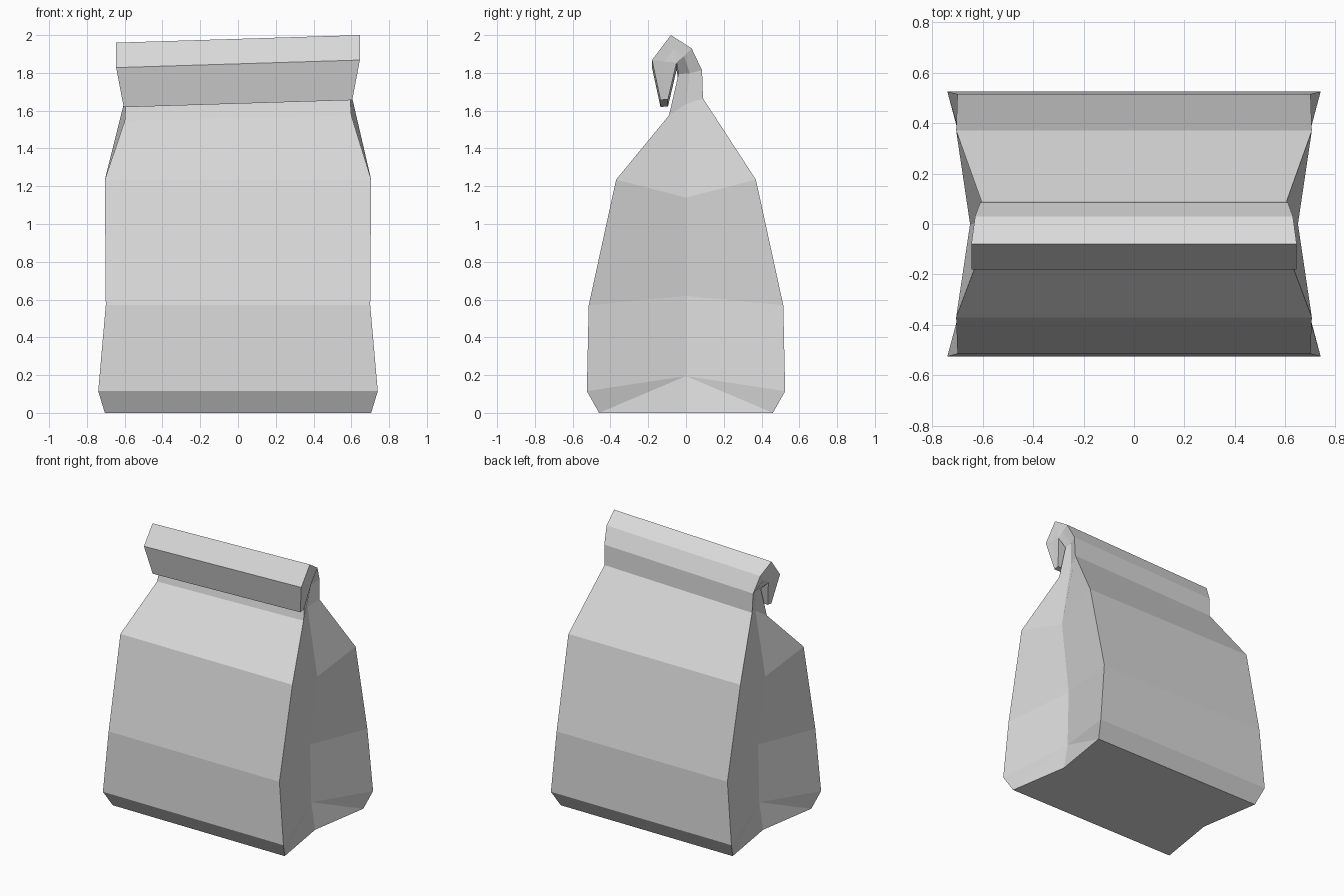
import bpy
import bmesh

cube = bpy.data.objects.get("Cube")
if cube:
    bpy.data.objects.remove(cube)

# One plain paper colour
paper = bpy.data.materials.new("grey_paper")
paper.use_nodes = True
paper.diffuse_color = (0.7, 0.7, 0.7, 1)
paper.node_tree.nodes["Principled BSDF"].inputs["Base Color"].default_value = (0.7, 0.7, 0.7, 1)

# Pouch levels: corner (x, y, z), gusset crease (x, z)
pouch = [
    ((0.705, 0.46, 0.0), (0.632, 0.0)),
    ((0.74, 0.525, 0.115), (0.60, 0.195)),
    ((0.70, 0.515, 0.57), (0.59, 0.62)),
    ((0.705, 0.37, 1.235), (0.65, 1.14)),
]
# Neck and rolled top: front sheet, gusset crease, back sheet
rolled = [
    ((0.60, -0.09, 1.56), (0.57, 0.0, 1.62), (0.605, 0.09, 1.65)),
    ((0.585, -0.04, 1.775), (0.585, 0.02, 1.78), (0.61, 0.085, 1.795)),
    ((0.64, -0.05, 1.835), (0.635, -0.01, 1.87), (0.63, 0.03, 1.91)),
    ((0.64, -0.05, 1.835), (0.64, -0.065, 1.905), (0.645, -0.08, 1.98)),
    ((0.64, -0.05, 1.835), (0.64, -0.115, 1.84), (0.645, -0.18, 1.848)),
    ((0.605, -0.095, 1.642), (0.605, -0.115, 1.64), (0.605, -0.135, 1.637)),
]
levels = [((x, -y, z), (mx, 0, mz), (x, y, z)) for (x, y, z), (mx, mz) in pouch] + rolled

bm = bmesh.new()


def make_point(co, side, tilt):
    x, y, z = co
    return bm.verts.new((side * x, y, z + side * x * tilt))


# Each ring runs front, crease, back on the left, then back, crease, front on the right
rings = []
for i, level in enumerate(levels):
    tilt = 0 if i < len(pouch) else 0.025 if i == len(pouch) else 0.031
    left = [make_point(p, 1, tilt) for p in level]
    right = [make_point(p, -1, tilt) for p in reversed(level)]
    rings.append(left + right)

# Front and back sheets, gusseted sides
for i, (low, high) in enumerate(zip(rings, rings[1:])):
    for k in range(6):
        n = (k + 1) % 6
        if i == 0 and k in (0, 3):
            bm.faces.new((low[k], low[n], high[n]))
            bm.faces.new((low[k], high[n], high[k]))
        elif i == 0 and k in (1, 4):
            bm.faces.new((low[k], low[n], high[k]))
            bm.faces.new((low[n], high[n], high[k]))
        else:
            bm.faces.new((low[k], low[n], high[n], high[k]))

# Base and lip of the roll
bm.faces.new(list(reversed(rings[0])))
bm.faces.new(rings[-1])
bmesh.ops.remove_doubles(bm, verts=bm.verts[:], dist=0.0005)
bmesh.ops.recalc_face_normals(bm, faces=bm.faces[:])

mesh = bpy.data.meshes.new("paper_bag")
bm.to_mesh(mesh)
bm.free()
mesh.materials.append(paper)
bag = bpy.data.objects.new("paper_bag", mesh)
bpy.context.collection.objects.link(bag)
